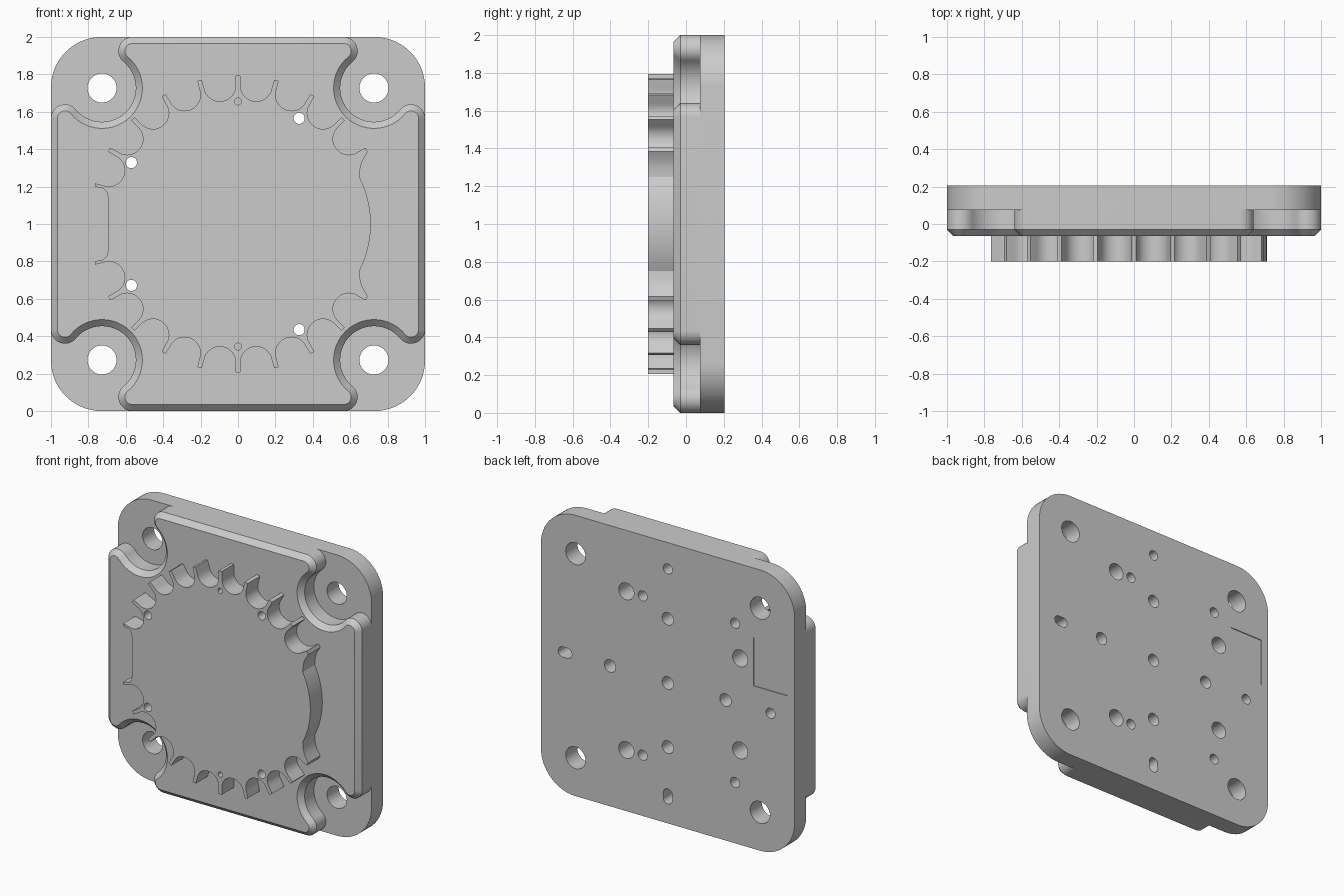
import bpy, bmesh
from math import sin, cos, pi, radians, atan2

if "Cube" in bpy.data.objects:
    bpy.data.objects.remove(bpy.data.objects["Cube"])


def arc(cx, cz, r, a0, a1, n):
    """Points on an arc, angles in degrees."""
    return [(cx + r * cos(radians(a0 + (a1 - a0) * i / n)),
             cz + r * sin(radians(a0 + (a1 - a0) * i / n))) for i in range(n + 1)]


def spin4(points):
    """Repeat a corner outline around all four quarters."""
    out = []
    for k in range(4):
        c, s = round(cos(k * pi / 2)), round(sin(k * pi / 2))
        out += [(x * c - z * s, x * s + z * c) for x, z in points]
    return out


def add_loft(bm, loops):
    """Closed solid through (y, outline) sections; outlines are centred on z = 1."""
    rings = [[bm.verts.new((x, y, z + 1)) for x, z in pts] for y, pts in loops]
    n = len(rings[0])
    for a, b in zip(rings, rings[1:]):
        for i in range(n):
            j = (i + 1) % n
            bm.faces.new((a[i], a[j], b[j], b[i]))
    bm.faces.new(rings[0][::-1])
    bm.faces.new(rings[-1])


def make_object(name, solids):
    bm = bmesh.new()
    for loops in solids:
        add_loft(bm, loops)
    bmesh.ops.recalc_face_normals(bm, faces=bm.faces)
    mesh = bpy.data.meshes.new(name)
    bm.to_mesh(mesh)
    bm.free()
    obj = bpy.data.objects.new(name, mesh)
    bpy.context.collection.objects.link(obj)
    return obj


def boolean(target, tool, operation):
    mod = target.modifiers.new(operation, 'BOOLEAN')
    mod.operation = operation
    mod.solver = 'EXACT'
    mod.object = tool
    bpy.context.view_layer.objects.active = target
    bpy.ops.object.modifier_apply(modifier=mod.name)
    bpy.data.objects.remove(tool)


def hole(x, z, r, y0, y1, sx=0, sz=0):
    """Round hole, or a slot stretched by sx / sz."""
    pts = [(px + (sx if px > x + 1e-5 else -sx), pz + (sz if pz > z + 1e-5 else -sz))
           for px, pz in arc(x, z, r, 5, 350, 23 * 1)]
    return [(y0, pts), (y1, pts)]


FRONT, FACE, LEDGE, BACK = -0.2, -0.065, 0.075, 0.205
HOLE = 0.727

# Rounded square back plate
plate_outline = spin4(arc(0.73, 0.73, 0.27, 0, 90, 16))
plate = make_object("mounting_plate", [[(LEDGE, plate_outline), (BACK, plate_outline)]])


# Raised block with scooped corners and chamfered front edge
def block_outline(inset):
    nose, scoop = 0.075 - inset, 0.181 + inset
    t = atan2(HOLE - 0.565, HOLE - 0.925) * 180 / pi
    return spin4(arc(0.925, 0.565, nose, 0, t, 12)
                 + arc(HOLE, HOLE, scoop, t - 180, -90 - t, 26)
                 + arc(0.565, 0.925, nose, 90 - t, 90, 12))


block = make_object("raised_block", [[(FACE, block_outline(0.035)),
                                      (FACE + 0.035, block_outline(0)),
                                      (LEDGE, block_outline(0))]])

# Scalloped boss: bites every 15 degrees, bulged right side, flat left side
upper = arc(0.16, 0, 0.55, 0, 27, 10) + [(0.652, 0.29), (0.663, 0.335), (0.693, 0.385)]
for k in range(9):
    a = radians(37.5 + 15 * k)
    bite = [(-0.092, 0.79)] + arc(0, 0.747, 0.085, 180, 360, 14) + [(0.092, 0.79)]
    # local u runs counter-clockwise along the rim, r outward
    upper += [(r * cos(a) - u * sin(a), r * sin(a) + u * cos(a)) for u, r in bite]
upper += [(-0.765, 0.2), (-0.72, 0.19), (-0.702, 0.172), (-0.695, 0.14)]
boss_outline = upper + [(x, -z) for x, z in upper[:0:-1]]
boss = make_object("scalloped_boss", [[(FRONT, boss_outline), (FACE, boss_outline)]])

boolean(plate, block, 'UNION')
boolean(plate, boss, 'UNION')

# Through holes: four corner bolts, four narrow ones, plus small front sockets
through = [hole(sx * HOLE, sz * HOLE, 0.078, -0.05, 0.3) for sx in (-1, 1) for sz in (-1, 1)]
for s in (-1, 1):
    through += [hole(-0.57, s * 0.328, 0.03, -0.3, 0.3),
                hole(0.327, s * 0.565, 0.03, -0.3, 0.3),
                hole(0, s * 0.655, 0.018, -0.3, -0.1)]
boolean(plate, make_object("through_cutter", through), 'DIFFERENCE')

# Blind holes and counterbores in the back
DEEP = 0.05
blind = []
for s in (-1, 1):
    blind += [hole(-0.57, s * 0.328, 0.06, 0, 0.3),
              hole(0.327, s * 0.565, 0.06, 0, 0.3),
              hole(0.198, s * 0.567, 0.036, DEEP, 0.3),
              hole(-0.53, s * 0.567, 0.036, DEEP, 0.3),
              hole(0, s * 0.457, 0.045, DEEP, 0.3),
              hole(s * 0.455, 0, 0.045, DEEP, 0.3)]
blind += [hole(0, 0, 0.045, DEEP, 0.3),
          hole(0, 0.812, 0.036, DEEP, 0.3),
          hole(-0.81, 0, 0.036, DEEP, 0.3),
          hole(0, -0.808, 0.036, DEEP, 0.3, sz=0.018),
          hole(0.81, 0, 0.036, DEEP, 0.3, sx=0.018)]
# Shallow rectangular recess
recess = [(-0.944, 0.16), (-0.675, 0.16), (-0.675, 0.506), (-0.944, 0.506)]
blind.append([(BACK - 0.006, recess), (0.3, recess)])
boolean(plate, make_object("blind_cutter", blind), 'DIFFERENCE')

# Smooth curved walls, crisp edges
bpy.ops.object.select_all(action='DESELECT')
plate.select_set(True)
bpy.context.view_layer.objects.active = plate
bpy.ops.object.shade_smooth_by_angle(angle=radians(28))
